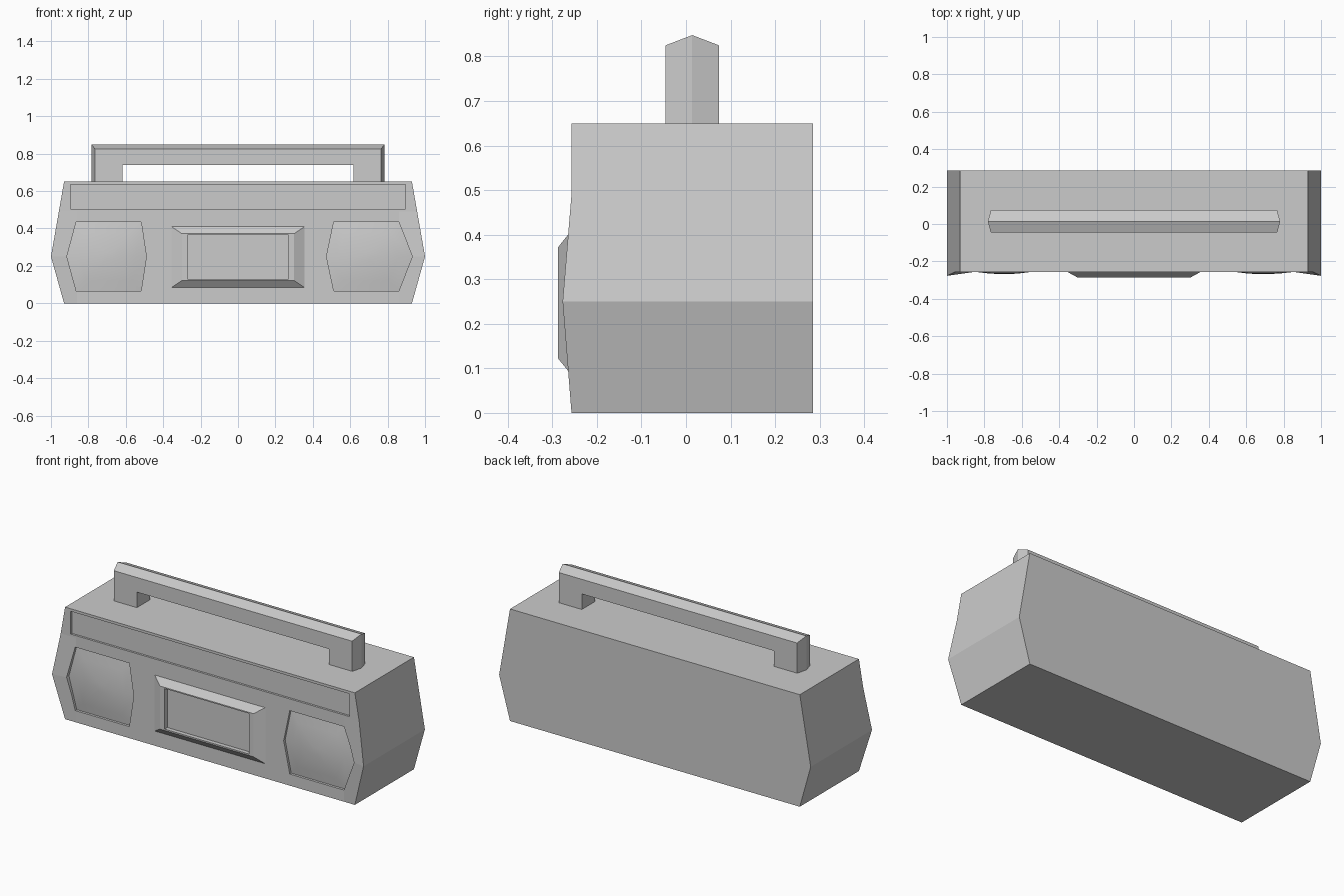
import bpy, bmesh, math

if "Cube" in bpy.data.objects:
    bpy.data.objects.remove(bpy.data.objects["Cube"])


def finish(name, bm):
    bmesh.ops.recalc_face_normals(bm, faces=bm.faces)
    mesh = bpy.data.meshes.new(name)
    bm.to_mesh(mesh)
    bm.free()
    obj = bpy.data.objects.new(name, mesh)
    bpy.context.collection.objects.link(obj)
    return obj


def loft(name, rings):
    """Join (y, [(x, z), ...]) outlines in order and cap both ends."""
    bm = bmesh.new()
    loops = [[bm.verts.new((x, y, z)) for x, z in pts] for y, pts in rings]
    n = len(loops[0])
    for a, b in zip(loops, loops[1:]):
        for i in range(n):
            j = (i + 1) % n
            bm.faces.new((a[i], a[j], b[j], b[i]))
    bm.faces.new(loops[0])
    bm.faces.new(loops[-1])
    return finish(name, bm)


def rect(x, z0, z1):
    return [(-x, z0), (x, z0), (x, z1), (-x, z1)]


def scaled(pts, s, cx, cz):
    return [(cx + (x - cx) * s, cz + (z - cz) * s) for x, z in pts]


def cut(target, cutter):
    cutter.hide_render = True
    mod = target.modifiers.new("cut", 'BOOLEAN')
    mod.operation, mod.solver, mod.object = 'DIFFERENCE', 'EXACT', cutter
    bpy.context.view_layer.objects.active = target
    bpy.ops.object.modifier_apply(modifier=mod.name)
    bpy.data.objects.remove(cutter)


# Body: bent ends, front corners pulled slightly forward at mid height
BACK, FRONT, BULGE = 0.285, -0.257, -0.277
levels = [(0, 0.93), (0.25, 1.0), (0.49, 0.958), (0.65, 0.93)]
bm = bmesh.new()
front, back = [], []
for z, w in levels:
    corner = BULGE if z == 0.25 else FRONT
    xs = [(-w, corner), (-0.86, FRONT), (0.86, FRONT), (w, corner)]
    front.append([bm.verts.new((x, y, z)) for x, y in xs])
    back.append([bm.verts.new((x, BACK, z)) for x, y in xs])
for k in range(3):
    for grid in (front, back):
        for i in range(3):
            bm.faces.new((grid[k][i], grid[k][i + 1], grid[k + 1][i + 1], grid[k + 1][i]))
    for i in (0, 3):
        bm.faces.new((front[k][i], back[k][i], back[k + 1][i], front[k + 1][i]))
    for r in (0, 3):
        bm.faces.new((front[r][k], front[r][k + 1], back[r][k + 1], back[r][k]))
body = finish("body", bm)

# Recessed control strip along the top of the front
strip = rect(0.895, 0.503, 0.635)
cut(body, loft("strip_cutter", [(-0.4, strip), (-0.245, strip)]))

# Speakers: six-sided recesses filled with shallow domes
for side, name, (inner, inner_mid, outer, outer_mid) in (
        (-1, "left_speaker", (0.518, 0.49, 0.865, 0.915)),
        (1, "right_speaker", (0.512, 0.473, 0.86, 0.932))):
    outline = [(side * x, z) for x, z in (
        (inner, 0.067), (outer, 0.067), (outer_mid, 0.25),
        (outer, 0.435), (inner, 0.435), (inner_mid, 0.25))]
    cut(body, loft("speaker_cutter", [(-0.4, outline), (-0.225, outline)]))
    cx = side * (inner + outer) / 2
    dome = loft(name, [(-0.2, outline), (-0.243, outline)] + [
        (y, scaled(outline, s, cx, 0.25))
        for s, y in ((0.7, -0.256), (0.4, -0.264), (0.12, -0.268))])
    bpy.ops.object.select_all(action='DESELECT')
    dome.select_set(True)
    bpy.context.view_layer.objects.active = dome
    bpy.ops.object.shade_smooth_by_angle(angle=math.radians(30))

# Cassette deck: bevelled frame with a sunken door
loft("cassette_deck", [
    (-0.2, rect(0.355, 0.085, 0.41)),
    (-0.257, rect(0.355, 0.085, 0.41)),
    (-0.287, rect(0.30, 0.122, 0.372)),
    (-0.287, rect(0.27, 0.13, 0.365)),
    (-0.262, rect(0.27, 0.13, 0.365))])


# Carrying handle: U-shaped, with a ridge running along its middle
def handle_profile(w, top):
    half = [(0.617, 0.74), (0.617, 0.645), (w, 0.645), (w, top)]
    return half + [(-x, z) for x, z in reversed(half)]


loft("carry_handle", [
    (-0.046, handle_profile(0.765, 0.825)),
    (0.014, handle_profile(0.782, 0.848)),
    (0.074, handle_profile(0.765, 0.825))])
